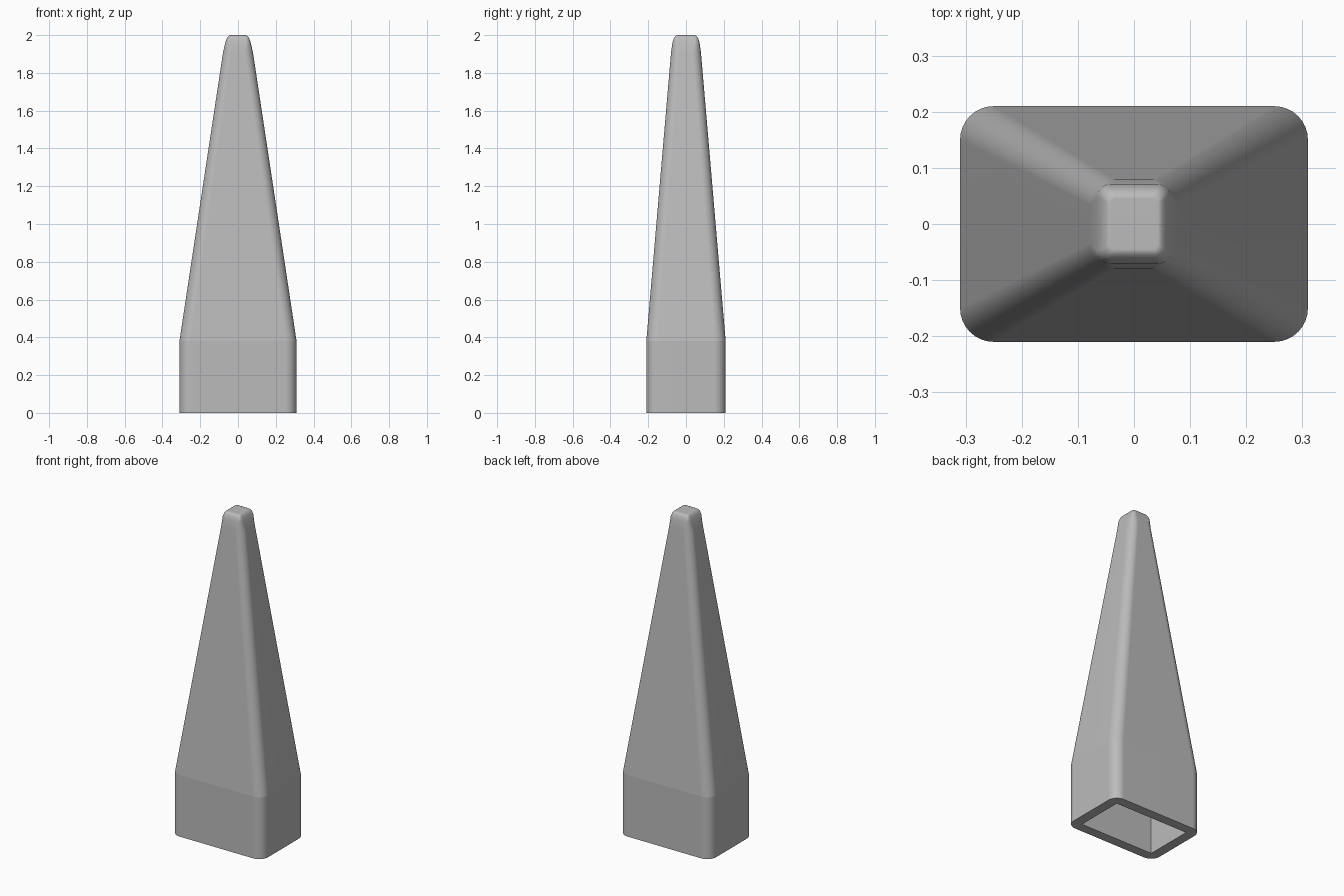
import bpy, bmesh
from math import cos, sin, pi, radians

cube = bpy.data.objects.get("Cube")
if cube:
    bpy.data.objects.remove(cube, do_unlink=True)

SEGMENTS = 8
SHOULDER = 0.38

# One flat grey
grey = bpy.data.materials.new("plain_grey")
grey.use_nodes = True
colour = (0.5, 0.5, 0.5, 1)
grey.diffuse_color = colour
grey.node_tree.nodes["Principled BSDF"].inputs["Base Color"].default_value = colour


def rounded_ring(bm, z, half_x, half_y, radius):
    """Counter-clockwise rounded rectangle at height z."""
    ring = []
    for corner, (sx, sy) in enumerate([(1, 1), (-1, 1), (-1, -1), (1, -1)]):
        for i in range(SEGMENTS + 1):
            a = (corner + i / SEGMENTS) * pi / 2
            ring.append(bm.verts.new((sx * (half_x - radius) + radius * cos(a),
                                      sy * (half_y - radius) + radius * sin(a), z)))
    return ring


# Sections from the socket ceiling, out over the rim and up to the tip:
# height, half width, half depth, corner radius
sections = [
    (SHOULDER, 0.25, 0.15, 0),
    (0, 0.25, 0.15, 0),
    (0, 0.31, 0.21, 0.06),
    (SHOULDER, 0.31, 0.21, 0.06),
    (1.91, 0.079, 0.079, 0.045),
    (1.965, 0.066, 0.071, 0.024),
    (1.985, 0.058, 0.064, 0.018),
    (1.996, 0.050, 0.055, 0.014),
    (2.0, 0.042, 0.045, 0.010),
]

bm = bmesh.new()
rings = [rounded_ring(bm, *s) for s in sections]
for low, high in zip(rings, rings[1:]):
    for i in range(len(low)):
        j = (i + 1) % len(low)
        bm.faces.new((low[i], low[j], high[j], high[i]))
bm.faces.new(rings[-1])
bm.faces.new(list(reversed(rings[0])))
bmesh.ops.remove_doubles(bm, verts=bm.verts, dist=1e-5)
bmesh.ops.recalc_face_normals(bm, faces=bm.faces)

mesh = bpy.data.meshes.new("tapered_spike")
bm.to_mesh(mesh)
bm.free()
mesh.materials.append(grey)
spike = bpy.data.objects.new("tapered_spike", mesh)
bpy.context.collection.objects.link(spike)

# Smooth corners, with a crease at the shoulder
bpy.ops.object.select_all(action="DESELECT")
spike.select_set(True)
bpy.context.view_layer.objects.active = spike
bpy.ops.object.shade_smooth_by_angle(angle=radians(35))
for edge in mesh.edges:
    if all(abs(mesh.vertices[v].co.z - SHOULDER) < 0.001 for v in edge.vertices):
        edge.use_edge_sharp = True
normals = spike.modifiers.new("flat_sides", "WEIGHTED_NORMAL")
normals.keep_sharp = True
